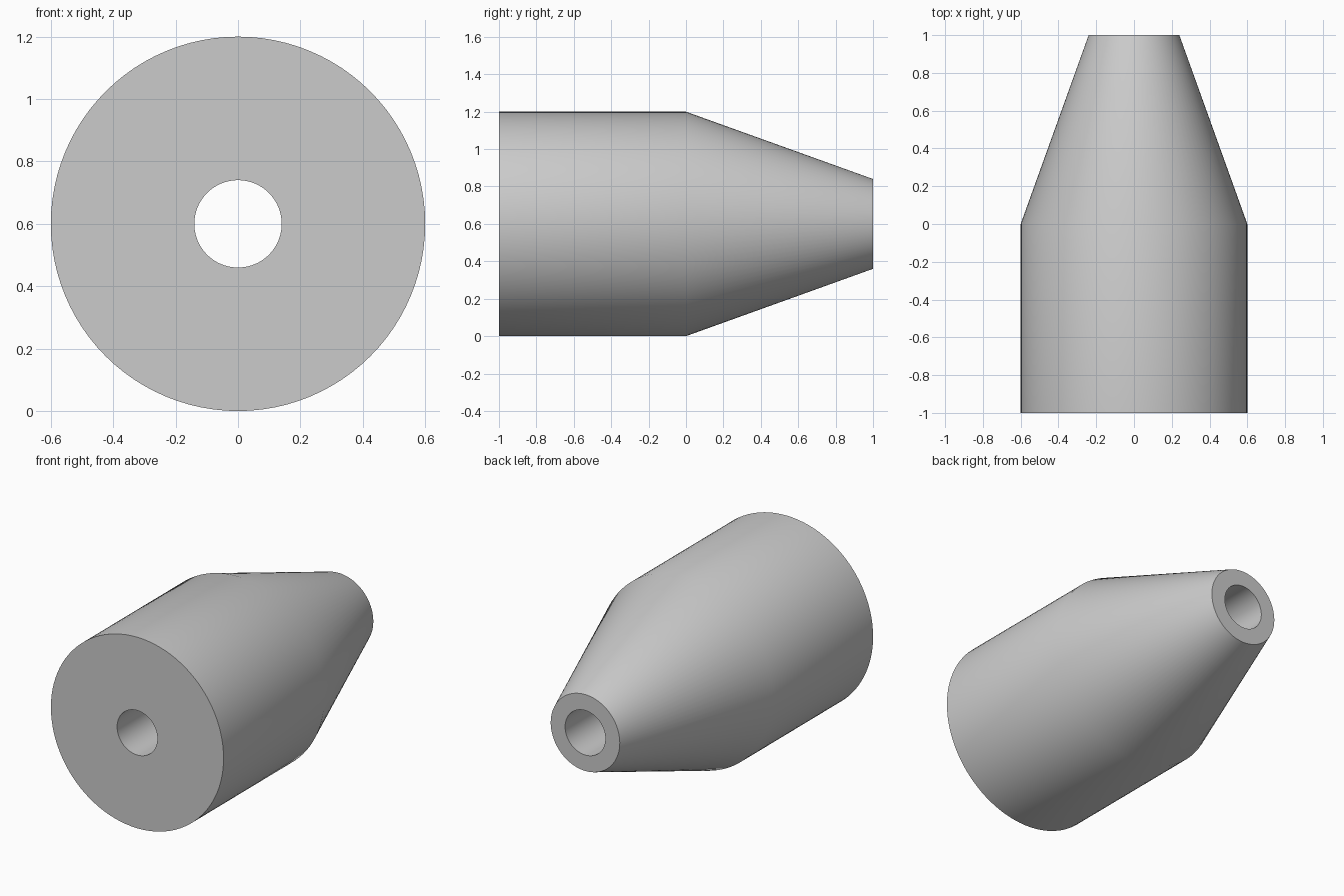
import bpy
import bmesh
from math import cos, sin, tau, radians

cube = bpy.data.objects.get("Cube")
if cube:
    bpy.data.objects.remove(cube, do_unlink=True)

SEGMENTS = 96
AXIS_HEIGHT = 0.6

# Plain grey material
grey = bpy.data.materials.new("plain_grey")
grey.use_nodes = True
colour = (0.6, 0.6, 0.6, 1)
grey.diffuse_color = colour
grey.node_tree.nodes["Principled BSDF"].inputs["Base Color"].default_value = colour

# Closed (radius, y) profile: cylinder, taper, then back through the bore
profile = [(0.6, -1), (0.6, 0), (0.24, 1), (0.14, 1), (0.14, -1)]


def lathe(name, profile):
    """Turn a closed profile about the y axis."""
    bm = bmesh.new()
    rings = []
    for radius, y in profile:
        angles = [tau * i / SEGMENTS for i in range(SEGMENTS)]
        rings.append([bm.verts.new((radius * cos(a), y, radius * sin(a))) for a in angles])
    for ring, following in zip(rings, rings[1:] + rings[:1]):
        for i in range(SEGMENTS):
            j = (i + 1) % SEGMENTS
            bm.faces.new((ring[i], ring[j], following[j], following[i]))
    bmesh.ops.recalc_face_normals(bm, faces=bm.faces)
    mesh = bpy.data.meshes.new(name)
    bm.to_mesh(mesh)
    bm.free()
    obj = bpy.data.objects.new(name, mesh)
    bpy.context.collection.objects.link(obj)
    return obj


# Tapered sleeve with a straight through hole
sleeve = lathe("tapered_sleeve", profile)
sleeve.location.z = AXIS_HEIGHT
sleeve.data.materials.append(grey)

# Smooth the round walls, keep the end rims sharp
bpy.ops.object.select_all(action="DESELECT")
sleeve.select_set(True)
bpy.context.view_layer.objects.active = sleeve
bpy.ops.object.shade_smooth_by_angle(angle=radians(30))
